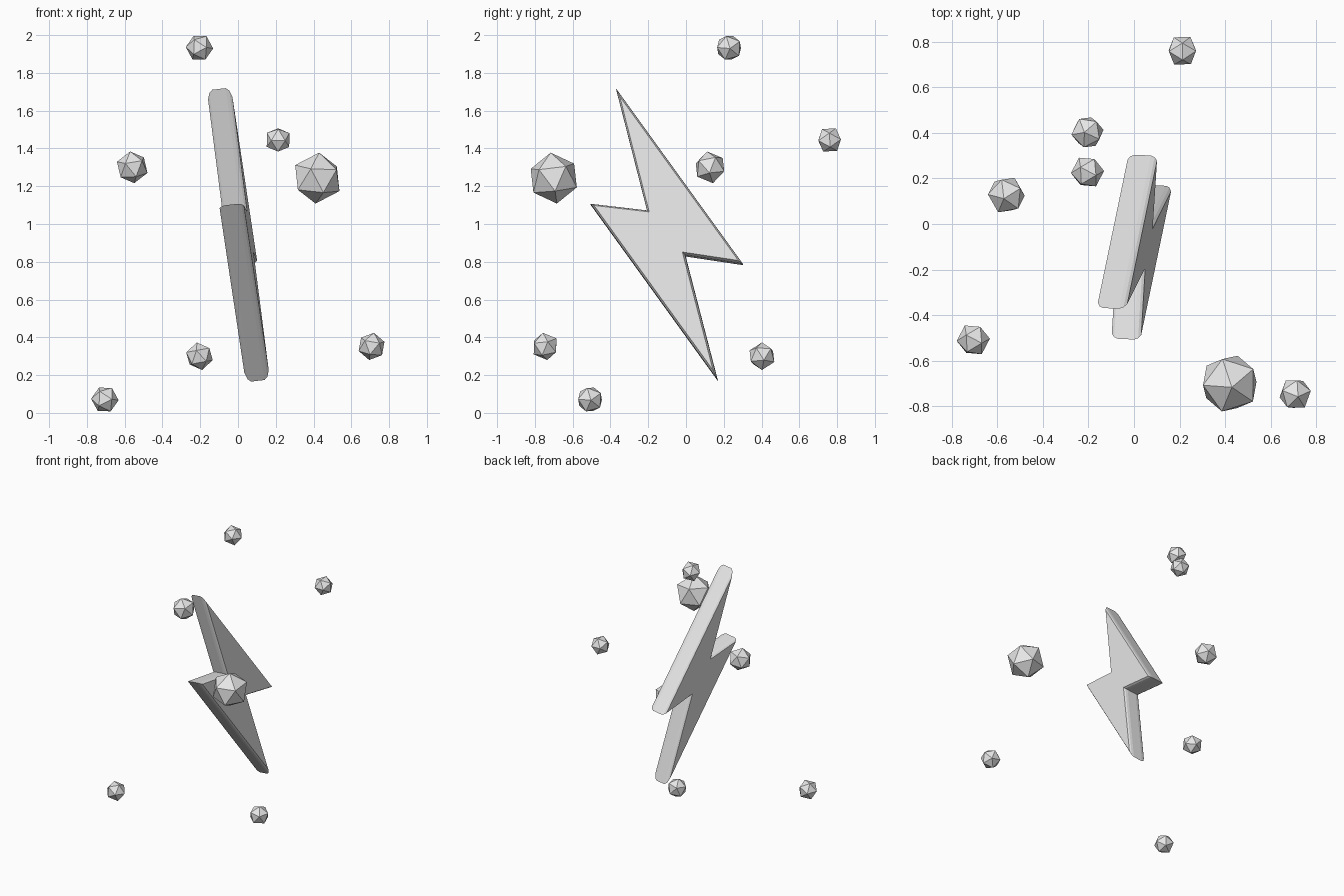
import bpy
import bmesh
from mathutils import Vector, Euler

cube = bpy.data.objects.get("Cube")
if cube:
    bpy.data.objects.remove(cube, do_unlink=True)

# One plain grey for everything
grey = bpy.data.materials.new("light_grey")
grey.use_nodes = True
grey.diffuse_color = (0.8, 0.8, 0.8, 1)
grey.node_tree.nodes["Principled BSDF"].inputs["Base Color"].default_value = (0.8, 0.8, 0.8, 1)


def finish(name, bm):
    """Turn a bmesh into a named, flat-shaded grey object."""
    bmesh.ops.recalc_face_normals(bm, faces=bm.faces)
    mesh = bpy.data.meshes.new(name)
    bm.to_mesh(mesh)
    bm.free()
    mesh.materials.append(grey)
    obj = bpy.data.objects.new(name, mesh)
    bpy.context.collection.objects.link(obj)
    return obj


def inset(points, amount):
    """Move a counter-clockwise outline inward with mitred corners."""
    result = []
    for i, p in enumerate(points):
        before = (p - points[i - 1]).normalized()
        after = (points[(i + 1) % len(points)] - p).normalized()
        n1 = Vector((-before.y, before.x))
        n2 = Vector((-after.y, after.x))
        result.append(p + (n1 + n2) * amount / (1 + n1.dot(n2)))
    return result


# Lightning bolt: zigzag outline in (y, z), laid on a leaning plane
outline = [Vector(p) for p in (
    (-0.37, 1.715), (-0.205, 1.068), (-0.505, 1.103),
    (0.169, 0.17), (-0.003, 0.832), (0.302, 0.786))]
lean_y, lean_z, shift = 0.046, -0.117, 0.117
normal = Vector((1, -lean_y, -lean_z)).normalized()

# Rounded rim: (offset through the thickness, inset of the outline)
half_rim = [(0.065, 0.010), (0.053, 0.003), (0.036, 0.0)]
rim = half_rim + [(-t, d) for t, d in reversed(half_rim)]

bm = bmesh.new()
rings = []
for thickness, amount in rim:
    rings.append([
        bm.verts.new(Vector((lean_y * p.x + lean_z * p.y + shift, p.x, p.y)) + normal * thickness)
        for p in inset(outline, amount)])
for upper, lower in zip(rings, rings[1:]):
    for i in range(len(outline)):
        bm.faces.new((upper[i - 1], upper[i], lower[i], lower[i - 1]))
bm.faces.new(rings[0])
bm.faces.new(rings[-1])
finish("lightning_bolt", bm)

# Floating twenty-sided stones: centre, radius, turn
stones = {
    "large_stone": ((0.42, -0.70, 1.243), 0.136, (-0.12, -0.07, 3.14)),
    "medium_stone": ((-0.56, 0.127, 1.30), 0.086, (0.1, -0.2, 0.5)),
    "top_stone": ((-0.204, 0.228, 1.933), 0.073, (0.3, 0.5, 0.2)),
    "back_stone": ((0.212, 0.76, 1.445), 0.070, (-0.3, 0.4, 0.9)),
    "front_left_stone": ((0.707, -0.746, 0.352), 0.074, (0.2, 0.12, 0.3)),
    "low_back_stone": ((-0.204, 0.402, 0.30), 0.074, (-0.13, -0.13, 0.8)),
    "low_front_stone": ((-0.705, -0.508, 0.071), 0.073, (0.3, 0.5, 0.2)),
}
for name, (centre, radius, turn) in stones.items():
    bm = bmesh.new()
    bmesh.ops.create_icosphere(bm, subdivisions=1, radius=radius)
    bmesh.ops.rotate(bm, verts=bm.verts, matrix=Euler(turn).to_matrix())
    finish(name, bm).location = centre
